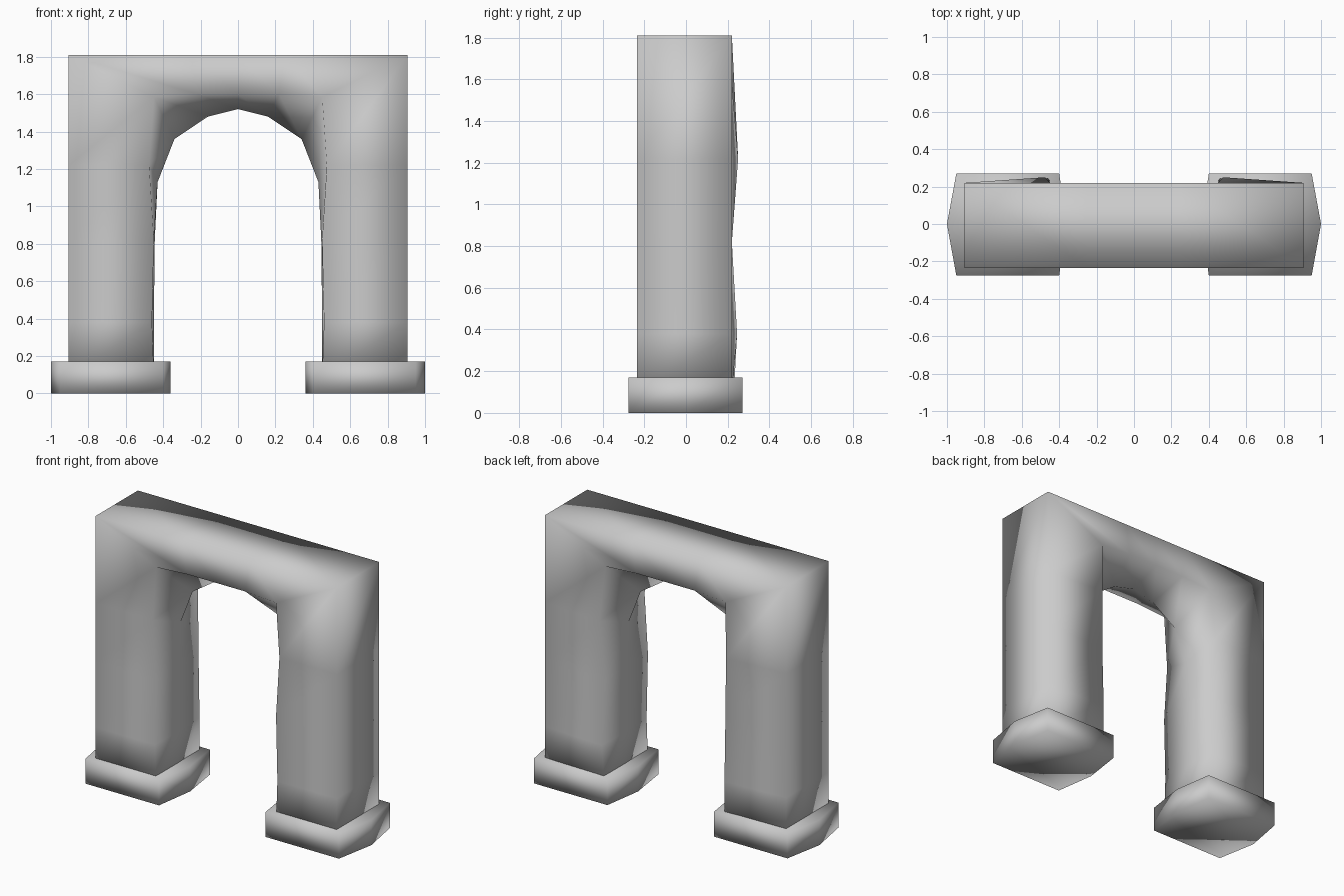
import bpy
import bmesh

default = bpy.data.objects.get("Cube")
if default:
    bpy.data.objects.remove(default, do_unlink=True)

grey = bpy.data.materials.new("stone grey")
grey.use_nodes = True
colour = (0.6, 0.6, 0.6, 1)
grey.diffuse_color = colour
grey.node_tree.nodes["Principled BSDF"].inputs["Base Color"].default_value = colour


def loft(name, rings, closed_normals=True):
    """Skin a list of equal-sized rings, cap both ends and shade smooth."""
    bm = bmesh.new()
    loops = [[bm.verts.new(p) for p in ring] for ring in rings]
    for a, b in zip(loops, loops[1:]):
        for i in range(len(a)):
            j = (i + 1) % len(a)
            bm.faces.new((a[i], a[j], b[j], b[i]))
    bm.faces.new(loops[0])
    bm.faces.new(loops[-1])
    bmesh.ops.recalc_face_normals(bm, faces=bm.faces)
    for face in bm.faces:
        face.smooth = True
    mesh = bpy.data.meshes.new(name)
    bm.to_mesh(mesh)
    bm.free()
    mesh.materials.append(grey)
    obj = bpy.data.objects.new(name, mesh)
    bpy.context.collection.objects.link(obj)
    return obj


# Arch body: cross-sections from one foot up to the crown
# (outer corner, inner edge, inner mid ridge, back depth at the inner edge)
FRONT, BACK, SIDE, TOP = -0.235, 0.22, 0.905, 1.81
stations = [
    ((SIDE, 0.10), (0.45, 0.10), (0.45, 0.10), 0.23),
    ((SIDE, 0.38), (0.46, 0.38), (0.45, 0.38), 0.245),
    ((SIDE, 0.82), (0.45, 0.82), (0.445, 0.82), 0.22),
    ((SIDE, 1.22), (0.475, 1.22), (0.43, 1.13), 0.25),
    ((SIDE, TOP), (0.45, 1.585), (0.34, 1.36), 0.22),
    ((0.25, TOP), (0.22, 1.60), (0.16, 1.48), 0.22),
    ((0, TOP), (0, 1.60), (0, 1.52), 0.22),
]


def section(station, s):
    (ox, oz), (ex, ez), (mx, mz), back = station
    return [(s * ox, FRONT, oz), (s * ox, BACK, oz), (s * ex, back, ez),
            (s * mx, 0, mz), (s * ex, FRONT, ez)]


rings = [section(st, 1) for st in stations]
rings += [section(st, -1) for st in reversed(stations[:-1])]
loft("arch_body", rings)

# Six-sided plinths under the two pillars
outline = [(0.95, -0.275), (1, 0), (0.95, 0.27),
           (0.40, 0.27), (0.36, 0), (0.40, -0.275)]
for name, s in (("left_plinth", 1), ("right_plinth", -1)):
    loft(name, [[(s * x, y, z) for x, y in outline] for z in (0, 0.17)])
